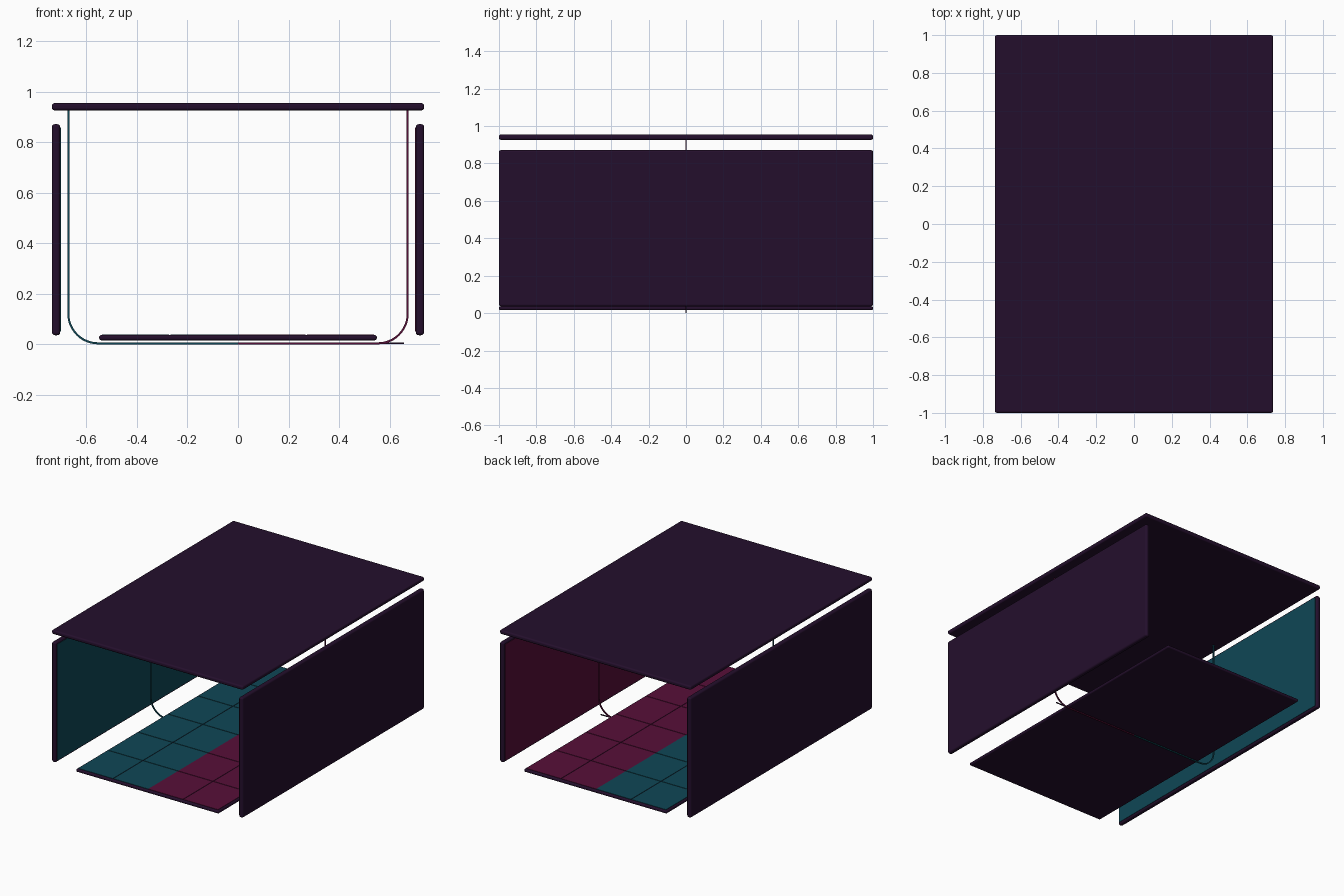
import bpy, bmesh, math
from mathutils import Vector

if "Cube" in bpy.data.objects:
    bpy.data.objects.remove(bpy.data.objects["Cube"])


def material(name, rgb):
    m = bpy.data.materials.new(name)
    m.diffuse_color = (*rgb, 1.0)
    m.use_nodes = True
    m.node_tree.nodes["Principled BSDF"].inputs["Base Color"].default_value = m.diffuse_color
    return m


PURPLE = material("dark_purple", (0.0176, 0.0046, 0.0255))
TEAL = material("deep_teal", (0.0046, 0.063, 0.093))
MAGENTA = material("deep_magenta", (0.096, 0.0046, 0.04))


def finish(name, bm, mat):
    bmesh.ops.recalc_face_normals(bm, faces=bm.faces)
    mesh = bpy.data.meshes.new(name)
    bm.to_mesh(mesh)
    bm.free()
    mesh.materials.append(mat)
    ob = bpy.data.objects.new(name, mesh)
    bpy.context.collection.objects.link(ob)
    return ob


def box(name, lo, hi, mat, bevel=0.0):
    """Box between two corners, optionally with rounded edges."""
    lo, hi = Vector(lo), Vector(hi)
    bm = bmesh.new()
    bmesh.ops.create_cube(bm, size=1)
    for v in bm.verts:
        v.co = Vector([(a + b) / 2 + c * (b - a) for a, b, c in zip(lo, hi, v.co)])
    ob = finish(name, bm, mat)
    if bevel:
        for p in ob.data.polygons:
            p.use_smooth = True
        mod = ob.modifiers.new("rounded_edges", 'BEVEL')
        mod.width = bevel
        mod.segments = 3
        mod.harden_normals = True
    return ob


def wire(name, side, mat, r=0.004):
    """Square wire: half the base run, a quarter bend, then a riser."""
    rad, x_out, z0 = 0.118, 0.672, r
    path = [(0, z0, 0)]
    for i in range(13):
        a = math.radians(90 * i / 12)
        path.append((x_out - rad + rad * math.sin(a), z0 + rad - rad * math.cos(a), a))
    path.append((x_out, 0.928, math.pi / 2))
    bm = bmesh.new()
    rings = []
    for x, z, a in path:
        nx, nz = -math.sin(a), math.cos(a)
        rings.append([bm.verts.new((side * (x + nx * r * i), r * j, z + nz * r * i))
                      for i, j in ((-1, -1), (1, -1), (1, 1), (-1, 1))])
    for p, q in zip(rings, rings[1:]):
        for k in range(4):
            bm.faces.new((p[k], p[(k + 1) % 4], q[(k + 1) % 4], q[k]))
    bm.faces.new(rings[0])
    bm.faces.new(rings[-1])
    return finish(name, bm, mat)


# Roof and floor panels
box("roof_panel", (-0.737, -1, 0.926), (0.737, 1, 0.955), PURPLE, 0.011)
box("floor_panel", (-0.55, -1, 0.016), (0.55, 1, 0.037), PURPLE, 0.009)

# Side walls with coloured linings, floor tiles and wires for each half
COLS, ROWS, GAP = 2, 6, 0.005
for side, label, mat in ((-1, "left", TEAL), (1, "right", MAGENTA)):
    def span(a, b):
        return sorted((side * a, side * b))

    x0, x1 = span(0.704, 0.737)
    box(label + "_wall", (x0, -1, 0.036), (x1, 1, 0.872), PURPLE, 0.012)
    x0, x1 = span(0.701, 0.706)
    box(label + "_wall_lining", (x0, -0.987, 0.05), (x1, 0.987, 0.858), mat)

    w, d = 0.54 / COLS, 1.98 / ROWS
    for c in range(COLS):
        for r in range(ROWS):
            x0, x1 = span(c * w + (GAP / 2 if c else 0), (c + 1) * w - GAP / 2)
            y0 = -0.99 + r * d
            box(f"{label}_floor_tile_{c}_{r}", (x0, y0 + GAP / 2, 0.035),
                (x1, y0 + d - GAP / 2, 0.0395), mat)
    wire(label + "_wire", side, mat)

# Loose end of the base wire
box("wire_tail", (0.55, -0.003, 0.002), (0.658, 0.003, 0.008), PURPLE)
